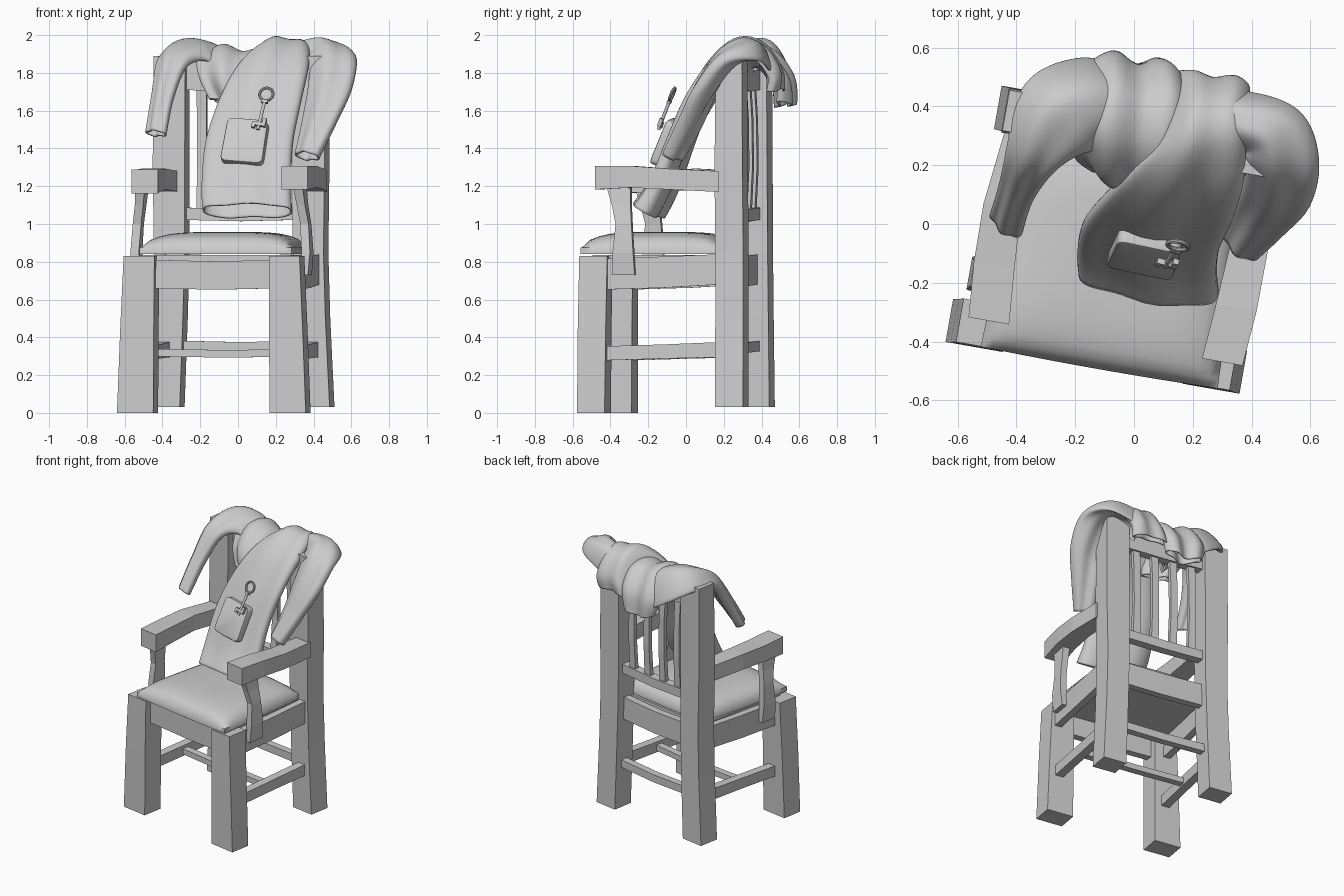
import bpy, bmesh, math
from mathutils import Vector, Matrix

if "Cube" in bpy.data.objects:
    bpy.data.objects.remove(bpy.data.objects["Cube"])

YAW = math.radians(-10)
CHAIR = Matrix.Rotation(YAW, 4, 'Z') @ Matrix.Translation((-0.04, 0, 0))


def finish(name, bm, smooth=None):
    bmesh.ops.recalc_face_normals(bm, faces=bm.faces[:])
    me = bpy.data.meshes.new(name)
    bm.to_mesh(me)
    bm.free()
    ob = bpy.data.objects.new(name, me)
    bpy.context.collection.objects.link(ob)
    if smooth:
        bpy.ops.object.select_all(action='DESELECT')
        ob.select_set(True)
        bpy.context.view_layer.objects.active = ob
        bpy.ops.object.shade_smooth_by_angle(angle=math.radians(smooth))
    return ob


def beam(name, axis, stations, side=1, dx=0):
    """Rectangular loft along an axis; station = x, y, z, size u, size v."""
    u, v = {'x': ((0, 1, 0), (0, 0, 1)), 'y': ((1, 0, 0), (0, 0, 1)),
            'z': ((1, 0, 0), (0, 1, 0))}[axis]
    u, v = Vector(u), Vector(v)
    bm = bmesh.new()
    rings = []
    for x, y, z, a, b in stations:
        c = Vector((x * side + dx, y, z))
        rings.append([bm.verts.new(CHAIR @ (c + u * a / 2 * p + v * b / 2 * q))
                      for p, q in ((-1, -1), (1, -1), (1, 1), (-1, 1))])
    for r, s in zip(rings, rings[1:]):
        for i in range(4):
            bm.faces.new((r[i], r[(i + 1) % 4], s[(i + 1) % 4], s[i]))
    bm.faces.new(rings[0])
    bm.faces.new(rings[-1])
    return finish(name, bm)


# Legs, arms and side rails, mirrored left and right
for s, tag in ((-1, "left"), (1, "right")):
    beam("front_leg_" + tag, 'z', [(.41, -.432, 0, .195, .148), (.40, -.43, .45, .18, .15),
                                   (.39, -.425, .83, .165, .15)], s, -.014)
    beam("back_leg_" + tag, 'z', [(.403, .31, .03, .17, .15), (.383, .308, .5, .165, .15),
                                  (.373, .306, .85, .165, .15), (.376, .303, 1.3, .172, .15),
                                  (.374, .305, 1.89, .17, .14)], s, .003)
    dz = 0 if s > 0 else -.02
    beam("armrest_" + tag, 'y', [(.403, -.41, 1.245 + dz, .14, .125), (.418, -.22, 1.25 + dz, .14, .115),
                                 (.425, -.02, 1.238, .13, .11), (.40, .25, 1.225, .12, .11)], s, .014)
    beam("arm_support_" + tag, 'z', [(.45, -.26, .73, .045, .12), (.46, -.262, .85, .045, .11),
                                     (.45, -.26, 1.0, .045, .085), (.435, -.275, 1.1, .045, .10),
                                     (.425, -.29, 1.19, .05, .125)], s)
    beam("side_apron_" + tag, 'y', [(.415, -.38, .735, .05, .165), (.415, -.05, .745, .05, .165),
                                    (.41, .25, .76, .05, .16)], s)
    beam("side_stretcher_" + tag, 'y', [(.405, -.38, .315, .06, .075), (.40, -.05, .325, .06, .075),
                                        (.40, .25, .335, .06, .08)], s)

# Cross pieces between the legs
for name, y, z, half, a, b in (("front_apron", -.43, .735, .33, .05, .15),
                               ("back_apron", .30, .76, .33, .05, .16),
                               ("middle_stretcher", -.08, .32, .40, .05, .04),
                               ("back_stretcher", .31, .355, .34, .05, .055),
                               ("lower_back_rail", .31, 1.055, .33, .06, .065),
                               ("top_back_rail", .31, 1.79, .33, .06, .16)):
    beam(name, 'x', [(-half, y, z, a, b), (0, y + .005, z - .008, a, b), (half, y, z, a, b)])
beam("seat_base", 'y', [(0, -.44, .815, .80, .04), (0, .25, .815, .74, .04)])

# Back slats
for i in range(4):
    x = -.21 + .14 * i
    beam("back_slat_%d" % (i + 1), 'z', [(x, .315, 1.06, .055, .03), (x, .328, 1.3, .05, .028),
                                         (x, .325, 1.55, .05, .028), (x, .31, 1.78, .055, .03)])

# Padded seat cushion
bm = bmesh.new()
bmesh.ops.create_grid(bm, x_segments=22, y_segments=22, size=1)
ext = bmesh.ops.extrude_face_region(bm, geom=bm.faces[:])
top = {e for e in ext['geom'] if isinstance(e, bmesh.types.BMVert)}
for v in bm.verts:
    p, q = v.co.x, v.co.y
    z = .84
    if v in top:
        z = .875 + .083 * (max(0, (1 - p ** 4) * (1 - q ** 4))) ** .5
    wide = .415 - .045 * (q + 1) / 2
    v.co = CHAIR @ Vector((p * wide * (1 - .015 * q * q) + .008, -.132 + .375 * q * (1 - .015 * p * p), z))
finish("seat_cushion", bm, 50)


def spline(rows, t):
    """Catmull-Rom through rows of numbers, t from 0 to 1."""
    n = len(rows) - 1
    i = min(int(t * n), n - 1)
    f = t * n - i
    a, b, c, d = (rows[max(0, min(n, i + k))] for k in (-1, 0, 1, 2))
    return [.5 * (2 * q + (r - p) * f + (2 * p - 5 * q + 4 * r - w) * f * f
                  + (3 * q - p - 3 * r + w) * f ** 3) for p, q, r, w in zip(a, b, c, d)]


def drape(name, rows, power=.75, ripple=.01, waves=5, n=44, m=56):
    """Flattened cloth tube; row = x, y, z, half width, half depth, yaw, sag."""
    bm = bmesh.new()
    rings = []
    for j in range(n + 1):
        t = j / n
        x, y, z, w, h, yaw, sag = spline(rows, t)
        tan = (Vector(spline(rows, min(1, t + .02))[:3]) - Vector(spline(rows, max(0, t - .02))[:3]))
        side = Vector((math.cos(math.radians(yaw)), math.sin(math.radians(yaw)), 0))
        nrm = side.cross(tan).normalized()
        ring = []
        for i in range(m):
            a = 2 * math.pi * i / m
            c, d = math.cos(a), math.sin(a)
            pc = math.copysign(abs(c) ** power, c)
            pd = math.copysign(abs(d) ** power, d)
            fold = ripple * math.sin(waves * pc + 4 * t + 1) * (1 - .5 * pc * pc)
            p = Vector((x, y, z)) + side * w * pc + nrm * (h * pd + fold)
            p.z -= sag * pc * pc
            ring.append(bm.verts.new(p))
        rings.append(ring)
    for r, s in zip(rings, rings[1:]):
        for i in range(m):
            bm.faces.new((r[i], r[(i + 1) % m], s[(i + 1) % m], s[i]))
    ob = finish(name, bm, 60)
    mod = ob.modifiers.new("cloth_thickness", 'SOLIDIFY')
    mod.thickness = .01
    mod.offset = 0
    return ob


# Draped coat: front panel, crumpled middle and two sleeves
drape("coat_panel", [(.05, -.20, 1.07, .235, .07, -10, 0), (.045, -.125, 1.2, .235, .06, -10, 0),
                     (.06, -.035, 1.43, .23, .05, -10, 0), (.12, .06, 1.66, .215, .045, -9, 0),
                     (.185, .17, 1.84, .185, .045, -4, .01), (.235, .29, 1.94, .14, .04, 5, .02),
                     (.26, .39, 1.92, .125, .04, 0, .05), (.27, .465, 1.81, .12, .035, -5, .03),
                     (.25, .47, 1.72, .13, .03, -10, .02)], .7, .01)
drape("coat_middle", [(-.05, .17, 1.66, .10, .03, -20, 0), (-.07, .20, 1.78, .14, .04, -20, 0),
                      (-.05, .30, 1.88, .17, .04, -12, .0), (-.01, .42, 1.875, .17, .04, -8, .01),
                      (.0, .51, 1.76, .16, .04, -8, .0), (.01, .525, 1.62, .13, .035, -10, -.03)], .8, .02, 5)
drape("left_sleeve", [(-.435, .0, 1.48, .06, .03, -40, 0), (-.40, .11, 1.67, .06, .035, -28, 0),
                      (-.345, .23, 1.86, .09, .04, -24, .01), (-.26, .36, 1.935, .155, .04, -45, .07),
                      (-.15, .40, 1.925, .165, .04, -75, .16), (-.03, .40, 1.86, .14, .04, -85, .20)], .9, .008)
drape("right_sleeve", [(.365, -.07, 1.36, .07, .04, -40, 0), (.43, .02, 1.54, .095, .045, -28, 0),
                       (.485, .10, 1.71, .115, .05, -15, 0), (.505, .21, 1.87, .12, .05, -2, .01),
                       (.47, .31, 1.935, .115, .045, 35, .06), (.36, .35, 1.93, .10, .045, 75, .11),
                       (.25, .38, 1.88, .09, .04, 85, .12)], .9, .008)

# Pocket on the front panel
TILT = Matrix.Rotation(YAW, 4, 'Z') @ Matrix.Rotation(math.radians(-23), 4, 'X')
bm = bmesh.new()
bmesh.ops.create_cube(bm, size=1)
for v in bm.verts:
    v.co = Vector((v.co.x * (.225 - .01 * v.co.z), v.co.y * .05, v.co.z * .25))
bmesh.ops.bevel(bm, geom=[e for e in bm.edges if abs(e.verts[0].co.y - e.verts[1].co.y) > .02],
                offset=.03, segments=4, affect='EDGES', profile=.5)
bmesh.ops.bevel(bm, geom=[e for e in bm.edges if all(v.co.y < -.02 for v in e.verts)],
                offset=.01, segments=2, affect='EDGES', profile=.5)
bmesh.ops.transform(bm, matrix=Matrix.Translation((.037, -.105, 1.435)) @ TILT
                    @ Matrix.Rotation(math.radians(5), 4, 'Y'), verts=bm.verts[:])
finish("pocket", bm, 40)

# Key hanging in front: ring, shaft and bits
KEY = Matrix.Translation((.13, -.105, 1.605)) @ TILT @ Matrix.Rotation(math.radians(9), 4, 'Y')
bpy.ops.mesh.primitive_torus_add(major_radius=.036, minor_radius=.008, major_segments=28, minor_segments=10)
ring = bpy.context.object
ring.name = "key_ring"
ring.matrix_world = KEY @ Matrix.Translation((0, 0, .09)) @ Matrix.Rotation(math.pi / 2, 4, 'X')
bpy.ops.object.shade_smooth_by_angle()
bm = bmesh.new()
bmesh.ops.create_cone(bm, cap_ends=True, segments=12, radius1=.009, radius2=.009, depth=.17,
                      matrix=KEY @ Matrix.Translation((0, 0, -.03)))
finish("key_shaft", bm, 40)
for k, (x, z, w, h) in enumerate(((.0, .045, .035, .012), (.0, -.085, .07, .018), (.025, -.068, .02, .04),
                                  (-.028, -.098, .018, .02))):
    bm = bmesh.new()
    bmesh.ops.create_cube(bm, size=1, matrix=KEY @ Matrix.Translation((x, 0, z)) @ Matrix.Diagonal((w, .02, h, 1)))
    finish("key_bit_%d" % (k + 1), bm)
